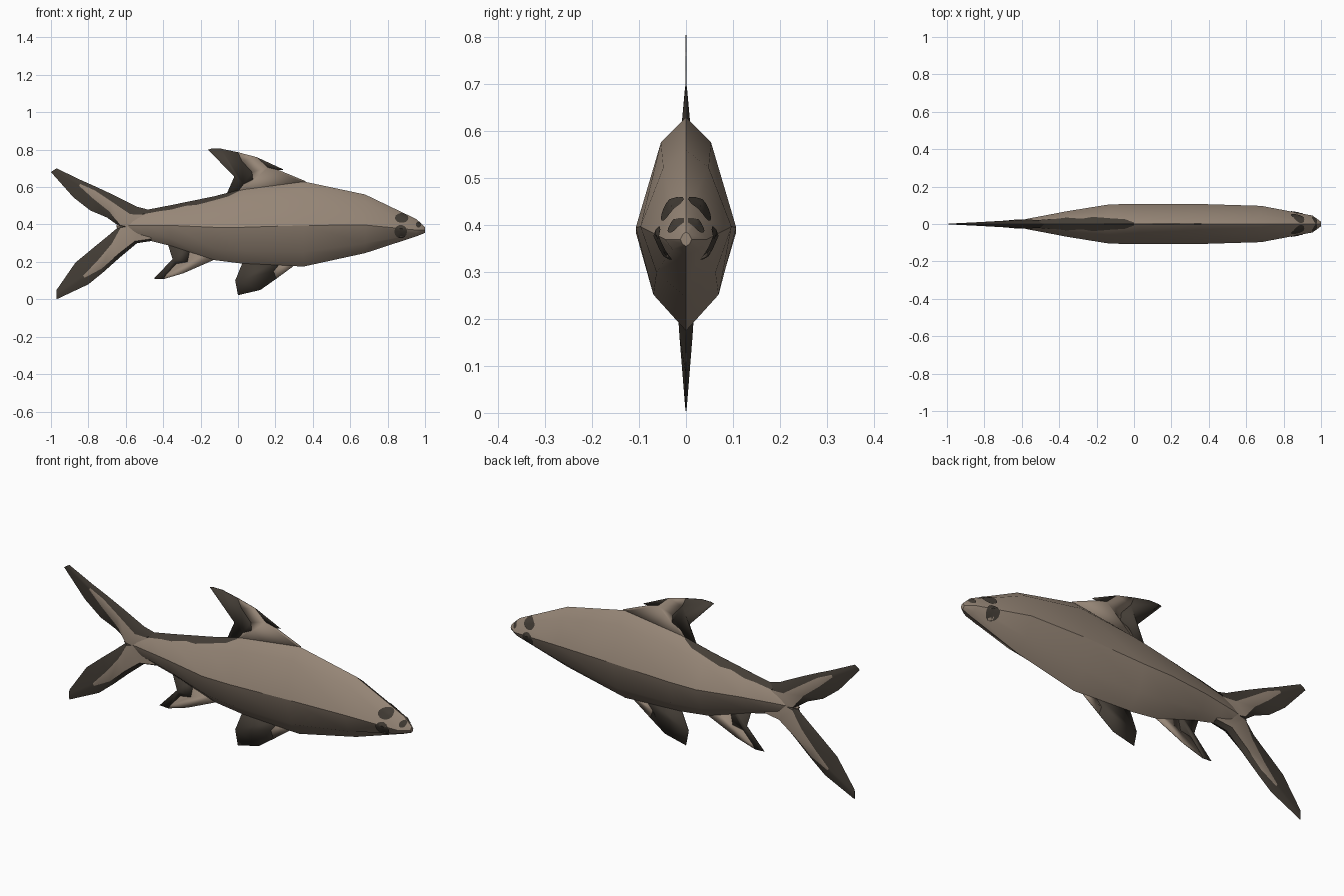
import bpy, bmesh, math

if "Cube" in bpy.data.objects:
    bpy.data.objects.remove(bpy.data.objects["Cube"])


def material(name, rgb):
    m = bpy.data.materials.new(name)
    m.diffuse_color = (*rgb, 1)
    m.use_nodes = True
    m.node_tree.nodes["Principled BSDF"].inputs["Base Color"].default_value = m.diffuse_color
    return m


LIGHT = material("light brown skin", (0.305, 0.238, 0.183))
DARK = material("dark brown marking", (0.056, 0.046, 0.036))


def make(name, verts, faces, marks=None, dark=False, angle=30):
    """Mesh object; marks is one material index per face."""
    me = bpy.data.meshes.new(name)
    me.from_pydata(verts, [], faces)
    me.materials.append(DARK if dark else LIGHT)
    me.materials.append(DARK)
    if marks:
        for p, m in zip(me.polygons, marks):
            p.material_index = m
    bm = bmesh.new()
    bm.from_mesh(me)
    bmesh.ops.recalc_face_normals(bm, faces=bm.faces)
    bm.to_mesh(me)
    bm.free()
    me.shade_smooth()
    me.set_sharp_from_angle(angle=math.radians(angle))
    ob = bpy.data.objects.new(name, me)
    bpy.context.collection.objects.link(ob)
    return ob


def loft(rings):
    """Faces joining closed rings, with capped ends."""
    n = len(rings[0])
    verts = [v for r in rings for v in r]
    faces = [(i * n + j, i * n + (j + 1) % n, (i + 1) * n + (j + 1) % n, (i + 1) * n + j)
             for i in range(len(rings) - 1) for j in range(n)]
    faces += [tuple(range(n)), tuple(range(len(verts) - n, len(verts)))]
    return verts, faces


# Body stations: x, belly z, widest z, back z, half width
BODY = [(1.0, .355, .37, .385, .012), (.955, .337, .37, .428, .045),
        (.68, .247, .397, .56, .097), (.35, .175, .395, .63, .107),
        (.03, .19, .385, .588, .107), (-.13, .21, .385, .547, .105),
        (-.36, .285, .395, .50, .068), (-.48, .315, .395, .477, .045),
        (-.56, .33, .395, .455, .03), (-.65, .385, .39, .395, .01)]


def half_profile(s):
    """Right half of a body section as (y, z), from back to belly."""
    x, b, m, t, w = s
    return [(0, t), (.5 * w, m + .77 * (t - m)), (w, m), (.65 * w, m - .65 * (m - b)), (0, b)]


def station(x):
    for a, c in zip(BODY, BODY[1:]):
        if c[0] <= x <= a[0]:
            k = (a[0] - x) / (a[0] - c[0])
            return [p + k * (q - p) for p, q in zip(a, c)]


def side_y(x, z):
    """Half width of the body at x, z."""
    pts = half_profile(station(x))
    for (y0, z0), (y1, z1) in zip(pts, pts[1:]):
        if z1 <= z <= z0:
            return y0 + (y1 - y0) * (z0 - z) / (z0 - z1)
    return 0


# Body
rings = []
for s in BODY:
    h = half_profile(s)
    rings.append([(s[0], y, z) for y, z in h] + [(s[0], -y, z) for y, z in h[3:0:-1]])
make("body", *loft(rings), angle=32)

# Dark stripe along the rear of the back: x, share of the shoulder covered
STRIPE = [(-.56, .9), (-.48, 1), (-.42, .9), (-.36, .95), (-.28, .65), (-.22, .8),
          (-.13, .55), (-.05, .45), (0, .12)]
verts, faces = [], []
for x, k in STRIPE:
    p = half_profile(station(x))
    y, z = p[1][0] * k, p[0][1] + (p[1][1] - p[0][1]) * k
    verts += [(x, -y - .002, z + .002), (x, 0, p[0][1] + .003), (x, y + .002, z + .002)]
for i in range(len(STRIPE) - 1):
    for j in (0, 1):
        a = 3 * i + j
        faces.append((a, a + 1, a + 4, a + 3))
make("back_stripe", verts, faces, dark=True)


# Eyes and brow patches lying on both sides of the head
def spot(name, cx, cz, rx, rz, n=14):
    for side, tag in ((1, "left"), (-1, "right")):
        pts = [(cx, cz)]
        for r in (.5, 1):
            for i in range(n):
                a = 2 * math.pi * i / n
                pts.append((cx + rx * r * math.cos(a), cz + rz * r * math.sin(a)))
        verts = []
        for x, z in pts:
            z = min(z, station(x)[3])
            verts.append((x, side * (side_y(x, z) + .004), z))
        faces = [(0, 1 + i, 1 + (i + 1) % n) for i in range(n)]
        faces += [(1 + i, 1 + n + i, 1 + n + (i + 1) % n, 1 + (i + 1) % n) for i in range(n)]
        make(tag + "_" + name, verts, faces, dark=True)


spot("eye", .87, .362, .034, .036)
spot("brow_patch", .875, .435, .036, .026)
spot("snout_patch", .965, .40, .014, .016)


# Tail lobes: outer edge, inner edge, half thickness, light band start and end
def lobe(name, rows):
    rings = []
    for (ox, oz), (ix, iz), h, f1, f2 in rows:
        at = lambda f, y: (ox + (ix - ox) * f, y, oz + (iz - oz) * f)
        rings.append([at(0, 0), at(f1, h), at(f2, h), at(1, 0), at(f2, -h), at(f1, -h)])
    verts, faces = loft(rings)
    last = len(rows) - 2
    marks = [0 if j in (1, 4) and i < last else 1
             for i in range(len(rows) - 1) for j in range(6)] + [1, 1]
    make(name, verts, faces, marks, angle=40)


lobe("upper_tail_lobe", [
    ((-.46, .474), (-.50, .36), .02, .2, .9), ((-.54, .495), (-.635, .39), .024, .38, .95),
    ((-.66, .555), (-.70, .437), .018, .3, .72), ((-.76, .602), (-.79, .475), .013, .16, .5),
    ((-.835, .635), (-.88, .545), .009, .2, .32), ((-.97, .70), (-1.0, .68), .002, .3, .6)])
lobe("lower_tail_lobe", [
    ((-.46, .312), (-.50, .42), .02, .1, .9), ((-.54, .30), (-.635, .39), .024, .12, .92),
    ((-.63, .225), (-.70, .335), .019, .15, .65), ((-.72, .145), (-.78, .27), .014, .15, .5),
    ((-.80, .08), (-.87, .195), .010, .3, .4), ((-.97, .0), (-.97, .05), .002, .3, .6)])


# Thin central fins, each made of flat light and dark regions
def fin(name, regions):
    verts, faces, marks = [], [], []
    for mark, pts in regions:
        faces.append(tuple(range(len(verts), len(verts) + len(pts))))
        verts += [(x, 0, z) for x, z in pts]
        marks.append(mark)
    ob = make(name, verts, faces, marks)
    mod = ob.modifiers.new("thickness", 'SOLIDIFY')
    mod.thickness = .003
    mod.offset = 0


fin("dorsal_fin", [
    (1, [(-.16, .80), (-.145, .805), (-.09, .805), (0, .786), (.02, .74), (.075, .68),
         (.08, .64), (.03, .615), (-.02, .55), (-.07, .53), (-.06, .565), (-.02, .655)]),
    (0, [(0, .786), (.02, .74), (.075, .68), (.08, .64), (.03, .615), (-.02, .55),
         (.1, .55), (.36, .62), (.36, .632), (.22, .69), (.16, .705), (.10, .76)]),
    (1, [(.10, .76), (.16, .705), (.22, .69), (.245, .693)])])
fin("anal_fin", [
    (1, [(-.38, .31), (-.35, .215), (-.45, .11), (-.40, .107), (-.385, .13), (-.33, .19),
         (-.27, .20), (-.25, .30)]),
    (0, [(-.40, .107), (-.385, .13), (-.33, .19), (-.27, .20), (-.25, .30), (-.13, .25),
         (-.13, .21), (-.29, .14)])])
fin("pelvic_fin", [
    (1, [(.03, .21), (-.015, .10), (0, .022), (.12, .05), (.205, .11), (.19, .15), (.24, .21)]),
    (0, [(.205, .11), (.19, .15), (.24, .21), (.30, .20), (.295, .176)])])
